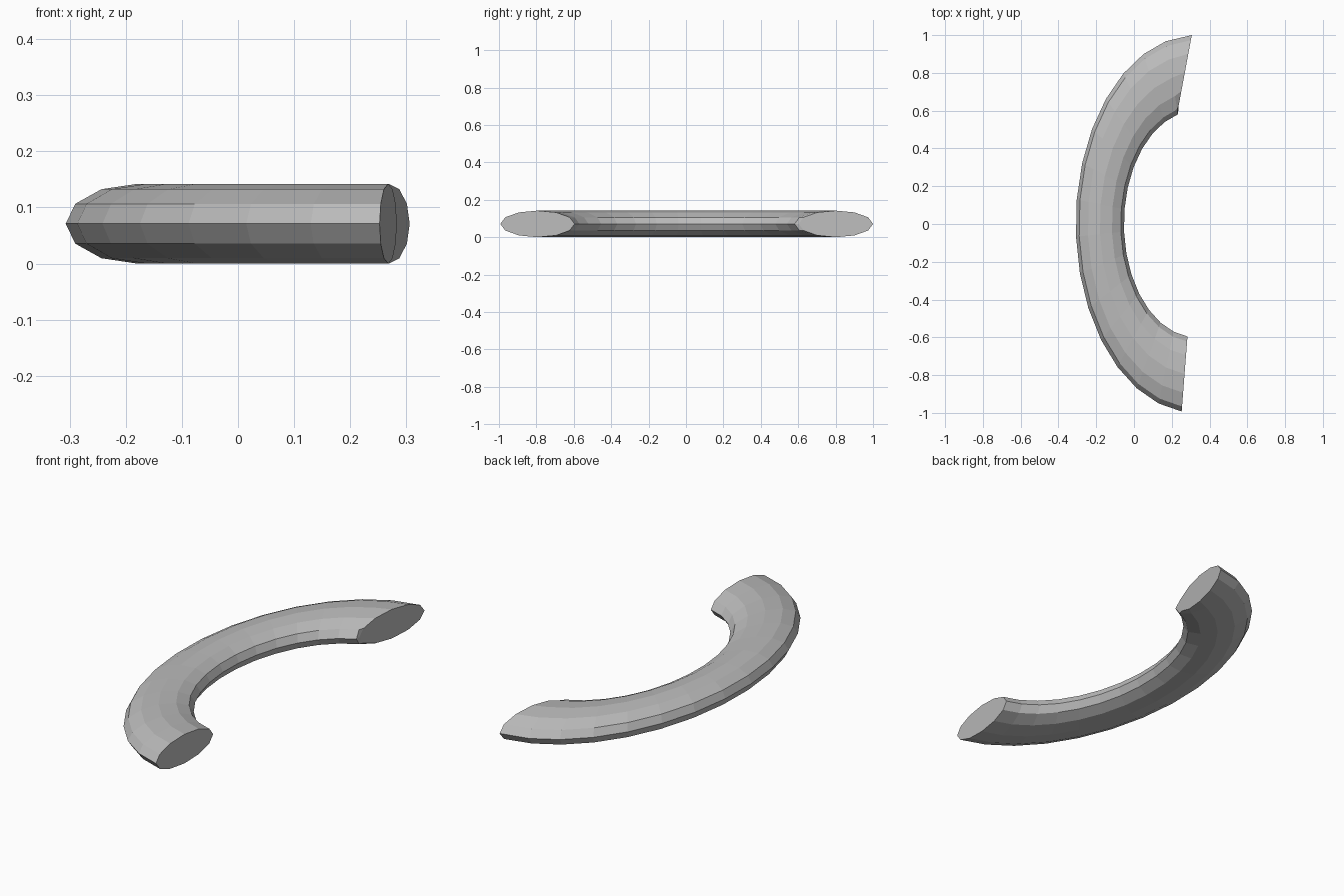
import bpy, bmesh, math
from mathutils import Vector

if "Cube" in bpy.data.objects:
    bpy.data.objects.remove(bpy.data.objects["Cube"])

SIDES, STEPS = 12, 14
CX, CZ = 0.329, 0.071          # centre of the stretched ring
SX = 0.6375                    # squash of the ring along x
MAJOR, MINOR, HALF_H = 0.8, 0.2, 0.071

grey = bpy.data.materials.new("plain_grey")
grey.diffuse_color = (0.5, 0.5, 0.5, 1)
grey.use_nodes = True
grey.node_tree.nodes["Principled BSDF"].inputs["Base Color"].default_value = grey.diffuse_color


def section(inner, outer):
    """12-sided oval section spanning two points of the plan."""
    mid, half = (inner + outer) / 2, (outer - inner) / 2
    pts = []
    for j in range(SIDES):
        t = 2 * math.pi * j / SIDES
        p = mid + half * math.cos(t)
        pts.append((p.x, p.y, CZ + HALF_H * math.sin(t)))
    return pts


def plan(radius, angle):
    return Vector((CX - SX * radius * math.cos(angle), radius * math.sin(angle)))


# regular sections along the arc, then the slanted last one
rings = []
for i in range(STEPS + 1):
    a = math.radians(-83.1 + (75.4 + 83.1) * i / STEPS)
    rings.append(section(plan(MAJOR - MINOR, a), plan(MAJOR + MINOR, a)))
rings.append(section(Vector((0.232, 0.603)), Vector((0.306, 1.0))))

# skin the sections and cap both ends
bm = bmesh.new()
loops = [[bm.verts.new(p) for p in r] for r in rings]
for a, b in zip(loops, loops[1:]):
    for j in range(SIDES):
        k = (j + 1) % SIDES
        bm.faces.new((a[j], a[k], b[k], b[j]))
bm.faces.new(loops[0])
bm.faces.new(loops[-1])
bmesh.ops.recalc_face_normals(bm, faces=bm.faces)

mesh = bpy.data.meshes.new("curved_handle")
bm.to_mesh(mesh)
bm.free()
mesh.materials.append(grey)
obj = bpy.data.objects.new("curved_handle", mesh)
bpy.context.collection.objects.link(obj)
